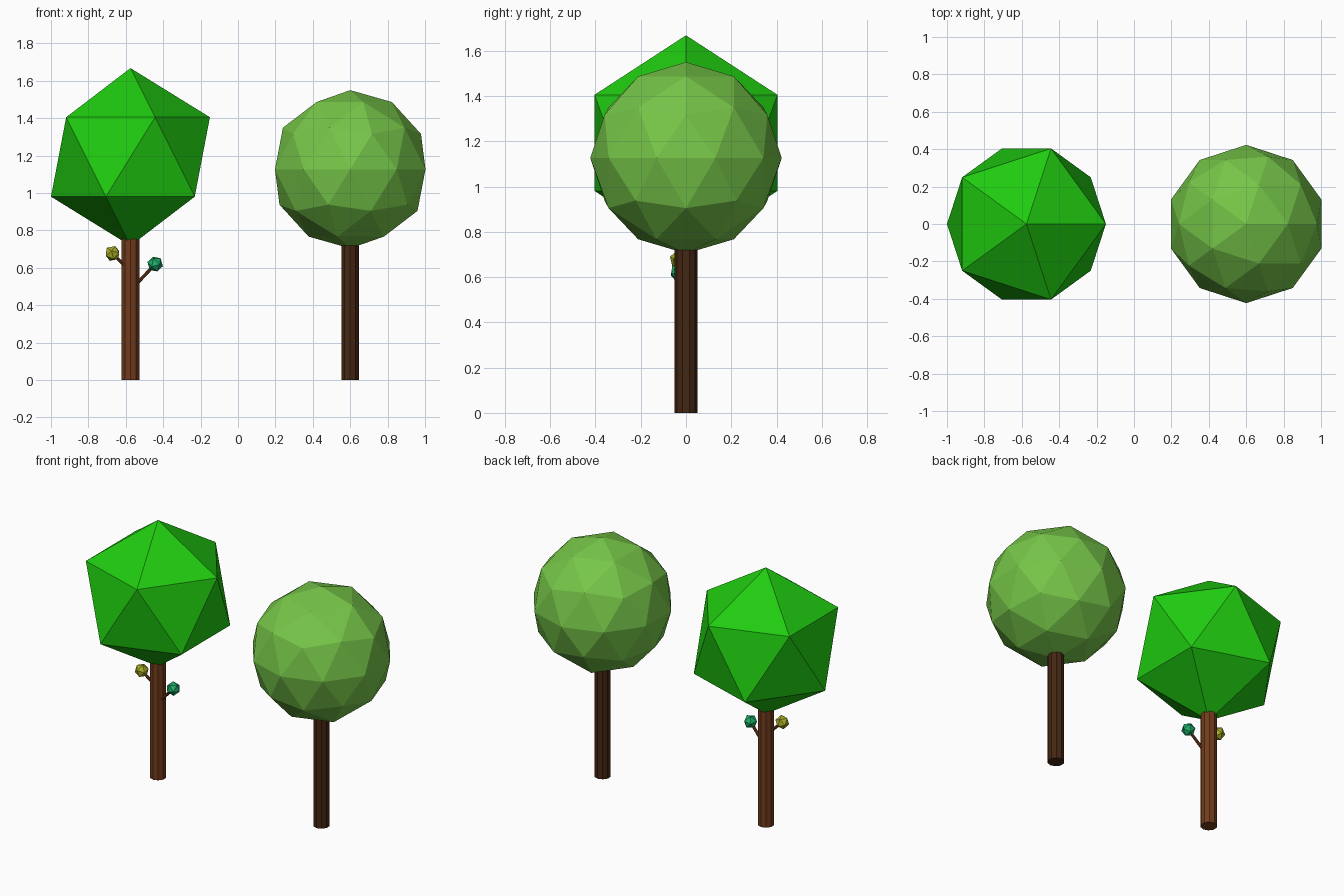
import bpy
from mathutils import Vector

if "Cube" in bpy.data.objects:
    bpy.data.objects.remove(bpy.data.objects["Cube"])


def paint(obj, name, color):
    mat = bpy.data.materials.get(name) or bpy.data.materials.new(name)
    mat.diffuse_color = (*color, 1)
    mat.use_nodes = True
    mat.node_tree.nodes["Principled BSDF"].inputs["Base Color"].default_value = mat.diffuse_color
    obj.data.materials.append(mat)


def rod(name, start, end, radius, sides, mat, color):
    a, b = Vector(start), Vector(end)
    d = b - a
    bpy.ops.mesh.primitive_cylinder_add(vertices=sides, radius=radius, depth=d.length, location=(a + b) / 2)
    obj = bpy.context.object
    if d.xy.length > 1e-4:
        obj.rotation_euler = d.to_track_quat('Z', 'Y').to_euler()
    obj.name = name
    paint(obj, mat, color)


def ball(name, center, radius, level, mat, color, axis=None):
    bpy.ops.mesh.primitive_ico_sphere_add(subdivisions=level, radius=radius, location=center)
    obj = bpy.context.object
    if axis is not None:
        obj.rotation_euler = Vector(axis).to_track_quat('Z', 'Y').to_euler()
    obj.name = name
    paint(obj, mat, color)


BARK = (0.17, 0.045, 0.012)
DARK = (0.06, 0.02, 0.006)

# Left tree: trunk and faceted crown
rod("left_trunk", (-0.575, 0, 0), (-0.575, 0, 0.80), 0.05, 10, "bark", BARK)
ball("left_crown", (-0.575, 0, 1.193), 0.475, 1, "green_leaves", (0.014, 0.6, 0.005))

# Right tree: darker trunk and rounder crown
rod("right_trunk", (0.6, 0, 0), (0.6, 0, 0.80), 0.05, 10, "dark_bark", DARK)
ball("right_crown", (0.6, 0, 1.127), 0.423, 2, "light_leaves", (0.18, 0.56, 0.065))

# Twigs with leaf tufts on the left trunk
for side, root, tip, color in (
    ("right", (-0.565, -0.01, 0.49), (-0.443, -0.03, 0.62), (0.012, 0.42, 0.14)),
    ("left", (-0.585, -0.01, 0.59), (-0.671, -0.03, 0.677), (0.40, 0.42, 0.02)),
):
    rod(side + "_twig", root, tip, 0.009, 8, "bark", BARK)
    ball(side + "_tuft", tip, 0.043, 1, side + "_tuft_leaves", color, Vector(tip) - Vector(root))
